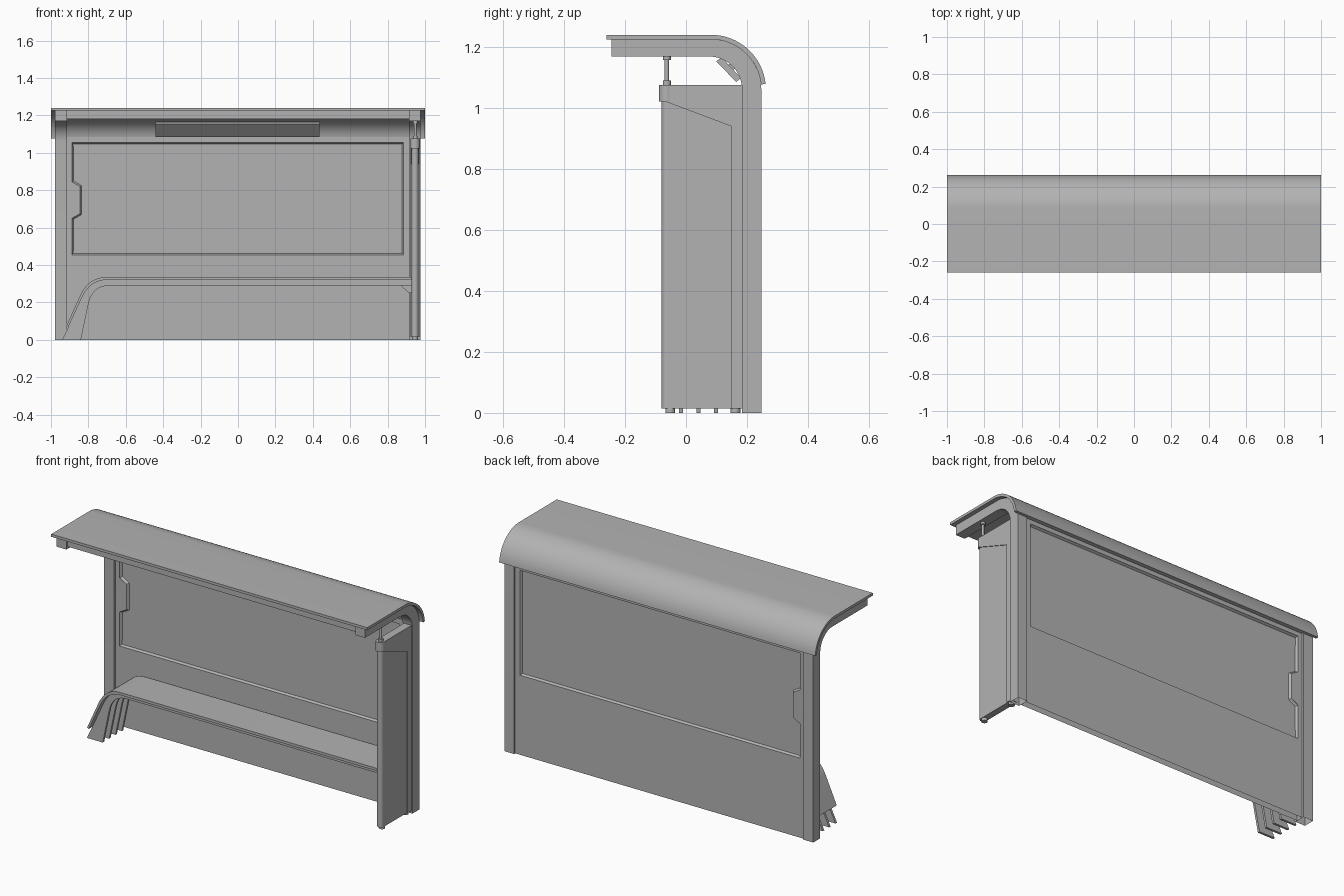
import bpy, bmesh
from math import sin, cos, radians
from mathutils import Matrix

if "Cube" in bpy.data.objects:
    bpy.data.objects.remove(bpy.data.objects["Cube"])

# Mid grey used on every part
GREY = bpy.data.materials.new("mid_grey")
GREY.diffuse_color = (.45, .45, .45, 1)
GREY.use_nodes = True
GREY.node_tree.nodes["Principled BSDF"].inputs["Base Color"].default_value = GREY.diffuse_color


def finish(name, bm, open_bottom=False):
    bmesh.ops.recalc_face_normals(bm, faces=bm.faces)
    if open_bottom:
        low = [f for f in bm.faces if all(v.co.z < 1e-4 for v in f.verts)]
        bmesh.ops.delete(bm, geom=low, context='FACES_ONLY')
    me = bpy.data.meshes.new(name)
    bm.to_mesh(me)
    bm.free()
    me.materials.append(GREY)
    ob = bpy.data.objects.new(name, me)
    bpy.context.collection.objects.link(ob)
    return ob


def prism(name, pts, axis, lo, hi, inset=None, open_bottom=False, hole=None):
    """Extrude a 2D outline: axis 'x' takes (y, z) points, axis 'y' takes (x, z)."""
    bm = bmesh.new()
    place = (lambda p, d: (d, p[0], p[1])) if axis == 'x' else (lambda p, d: (p[0], d, p[1]))
    loops = [pts] + ([hole] if hole else [])
    rims = []
    for loop in loops:
        a = [bm.verts.new(place(p, lo)) for p in loop]
        b = [bm.verts.new(place(p, hi)) for p in loop]
        rims.append((a, b))
        for i in range(len(loop)):
            j = (i + 1) % len(loop)
            bm.faces.new((a[i], a[j], b[j], b[i]))
    for side in (0, 1):
        if hole:
            edges = [bm.edges.get((r[side][i - 1], r[side][i]))
                     for r in rims for i in range(len(r[side]))]
            bmesh.ops.triangle_fill(bm, edges=edges, use_beauty=True)
        else:
            bm.faces.new(rims[0][side])
    bmesh.ops.recalc_face_normals(bm, faces=bm.faces)
    if inset:
        ends = [f for f in bm.faces if len(f.verts) == len(pts)]
        for f in ends:
            bmesh.ops.inset_region(bm, faces=[f], thickness=inset[0], depth=inset[1])
    return finish(name, bm, open_bottom)


def rod(name, x, y, z0, z1, r, n=20):
    bm = bmesh.new()
    bmesh.ops.create_cone(bm, cap_ends=True, segments=n, radius1=r, radius2=r, depth=z1 - z0,
                          matrix=Matrix.Translation((x, y, (z0 + z1) / 2)))
    return finish(name, bm)


def arc(cy, cz, r, a0, a1, n=16):
    angs = [radians(a0 + (a1 - a0) * i / n) for i in range(n + 1)]
    return [(cy + r * cos(a), cz + r * sin(a)) for a in angs]


def bend(p, c, q, n=10):
    ts = [i / n for i in range(n + 1)]
    return [tuple((1 - t) ** 2 * p[k] + 2 * t * (1 - t) * c[k] + t * t * q[k] for k in (0, 1))
            for t in ts]


CY, CZ = 0.082, 1.06

# Curved roof sheet and the ceiling under it
prism("roof_sheet", [(-.26, 1.24)] + arc(CY, CZ, .18, 90, 6) + arc(CY, CZ, .165, 6, 90)
      + [(-.26, 1.225)], 'x', -1, 1)
prism("ceiling", [(-.235, 1.225)] + arc(CY, CZ, .165, 90, 7) + arc(CY, CZ, .122, 7, 90)
      + [(-.235, 1.182)], 'x', -.916, .916)

# Posts that curve over into roof arms
post = [(-.245, 1.226)] + arc(CY, CZ, .165, 90, 0) + [(.247, 0), (.184, 0)] \
    + arc(.075, CZ, .109, 0, 90) + [(-.245, 1.169)]
prism("left_post", post, 'x', -.978, -.915, open_bottom=True)
prism("right_post", post, 'x', .915, .975, open_bottom=True)

# Back wall with a recessed, notched window
win = [(-.888, .455), (.885, .455), (.885, 1.055), (-.888, 1.055),
       (-.888, .845), (-.845, .82), (-.845, .675), (-.888, .65)]
prism("back_wall", [(-.915, 0), (.915, 0), (.915, 1.085), (-.915, 1.085)], 'y', .198, .237,
      open_bottom=True, hole=win)
prism("window_pane", win, 'y', .1995, .2355, inset=(.01, -.012))

# Bench seat, its ribs and the wall bracket
outer = [(-.915, .08)] + bend((-.845, .235), (-.80, .335), (-.705, .335)) + [(.93, .335)]
inner = [(-.905, .073)] + bend((-.832, .232), (-.787, .32), (-.705, .32)) + [(.93, .32)]
prism("bench_seat", outer + inner[::-1], 'y', -.056, .175)
rib_out = [(-.94, 0)] + inner
rib_in = [(-.84, 0)] + bend((-.80, .19), (-.78, .29), (-.685, .29)) + [(.93, .29)]
for i in range(4):
    y = -.0165 + i * .0575
    prism(f"bench_rib_{i + 1}", rib_out + rib_in[::-1], 'y', y - .0065, y + .0065)
prism("bench_bracket", [(.87, .29), (.93, .29), (.93, .25), (.915, .25)], 'y', 0, .165)

# Right side panel: frame, recessed panel and rounded front edge
prism("side_frame", [(-.07, 1.076), (.186, 1.076), (.186, .015), (.148, .015),
                     (.148, .94), (-.07, 1.022)], 'x', .923, .970)
prism("side_panel", [(-.063, 1.03), (.152, .945), (.152, .015), (-.063, .015)], 'x', .928, .965)
rod("side_front_edge", .9465, -.0615, .015, 1.03, .0185)
rod("side_top_cap", .9465, -.0635, 1.022, 1.076, .0255)
for n, y in (("front", -.052), ("rear", .162)):
    rod(f"side_{n}_foot", .9465, y, 0, .03, .016)

# Pole joining side panel to roof arm
rod("pole", .948, -.063, 1.07, 1.175, .007)
rod("pole_lower_collar", .948, -.063, 1.07, 1.09, .013)
rod("pole_upper_collar", .948, -.063, 1.157, 1.18, .013)

# Tilted lamp under the roof curve
prism("lamp", [(.099, 1.153), (.117, 1.166), (.18, 1.099), (.165, 1.085)], 'x', -.44, .435)
for i, x in enumerate((-.33, 0, .33)):
    prism(f"lamp_bracket_{i + 1}", [(.136, 1.138), (.15, 1.123), (.184, 1.142), (.162, 1.165)],
          'x', x - .02, x + .02)

# Smooth the curved parts, keep edges sharp
bpy.ops.object.select_all(action='SELECT')
bpy.context.view_layer.objects.active = bpy.context.scene.objects[0]
bpy.ops.object.shade_smooth_by_angle(angle=radians(30))
